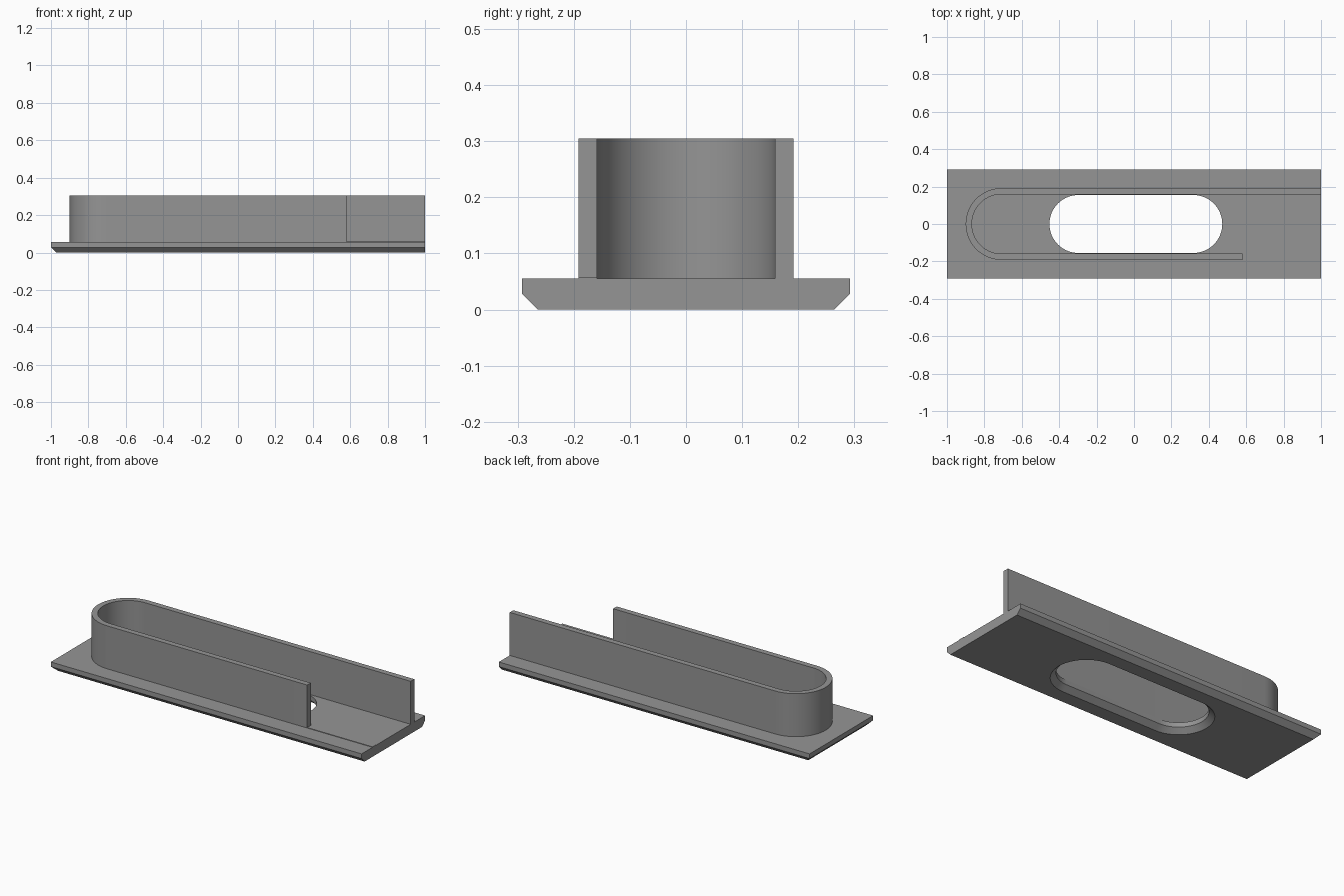
import bpy, bmesh, math

if "Cube" in bpy.data.objects:
    bpy.data.objects.remove(bpy.data.objects["Cube"])

GREY = bpy.data.materials.new("plain_grey")
GREY.diffuse_color = (0.3, 0.3, 0.3, 1)
GREY.use_nodes = True
GREY.node_tree.nodes["Principled BSDF"].inputs["Base Color"].default_value = GREY.diffuse_color


def loft(name, rings):
    """Solid from stacked outlines, each given as (outline, z), bottom to top."""
    bm = bmesh.new()
    loops = [[bm.verts.new((x, y, z)) for x, y in pts] for pts, z in rings]
    n = len(loops[0])
    for a, b in zip(loops, loops[1:]):
        for i in range(n):
            j = (i + 1) % n
            bm.faces.new((a[i], a[j], b[j], b[i]))
    bm.faces.new(loops[0][::-1])
    bm.faces.new(loops[-1])
    bmesh.ops.recalc_face_normals(bm, faces=bm.faces)
    mesh = bpy.data.meshes.new(name)
    bm.to_mesh(mesh)
    bm.free()
    ob = bpy.data.objects.new(name, mesh)
    bpy.context.collection.objects.link(ob)
    mesh.materials.append(GREY)
    return ob


def rect(x0, x1, y0, y1):
    return [(x0, y0), (x1, y0), (x1, y1), (x0, y1)]


def arc(cx, r, a0, a1, n=32):
    angles = [math.radians(a0 + (a1 - a0) * i / n) for i in range(n + 1)]
    return [(cx + r * math.cos(a), r * math.sin(a)) for a in angles]


def slot(r):
    return arc(0.317, r, -90, 90) + arc(-0.297, r, 90, 270)


def smooth(ob):
    bpy.ops.object.select_all(action='DESELECT')
    bpy.context.view_layer.objects.active = ob
    ob.select_set(True)
    bpy.ops.object.shade_smooth_by_angle(angle=math.radians(25))


TOP = 0.055
CHAMFER = 0.028

# Base plate, bevelled underneath on three sides
plate = loft("base_plate", [
    (rect(-0.972, 1, -0.264, 0.264), 0),
    (rect(-1, 1, -0.292, 0.292), CHAMFER),
    (rect(-1, 1, -0.292, 0.292), TOP)])

# Slot through the plate, flared at the underside
cutter = loft("slot_cutter", [
    (slot(0.157 + CHAMFER + 0.01), -0.01),
    (slot(0.155), CHAMFER),
    (slot(0.155), 0.1)])
cutter.hide_render = True
cutter.hide_set(True)
cut = plate.modifiers.new("slot", 'BOOLEAN')
cut.object = cutter
cut.operation = 'DIFFERENCE'
cut.solver = 'EXACT'
bpy.context.view_layer.objects.active = plate
bpy.ops.object.modifier_apply(modifier=cut.name)
bpy.data.objects.remove(cutter)
smooth(plate)

# Upright U-shaped wall with a shorter front arm
R_OUT, R_IN, CX = 0.192, 0.159, -0.708
outline = ([(1, R_OUT)] + arc(CX, R_OUT, 90, 270) + [(0.58, -R_OUT), (0.58, -R_IN)]
           + arc(CX, R_IN, 270, 90) + [(1, R_IN)])
wall = loft("u_wall", [(outline, TOP - 0.001), (outline, 0.305)])
smooth(wall)

# Low strip continuing the front arm to the open end
strip = rect(0.58, 1, -R_OUT, -R_IN)
loft("front_strip", [(strip, TOP - 0.001), (strip, TOP + 0.003)])
